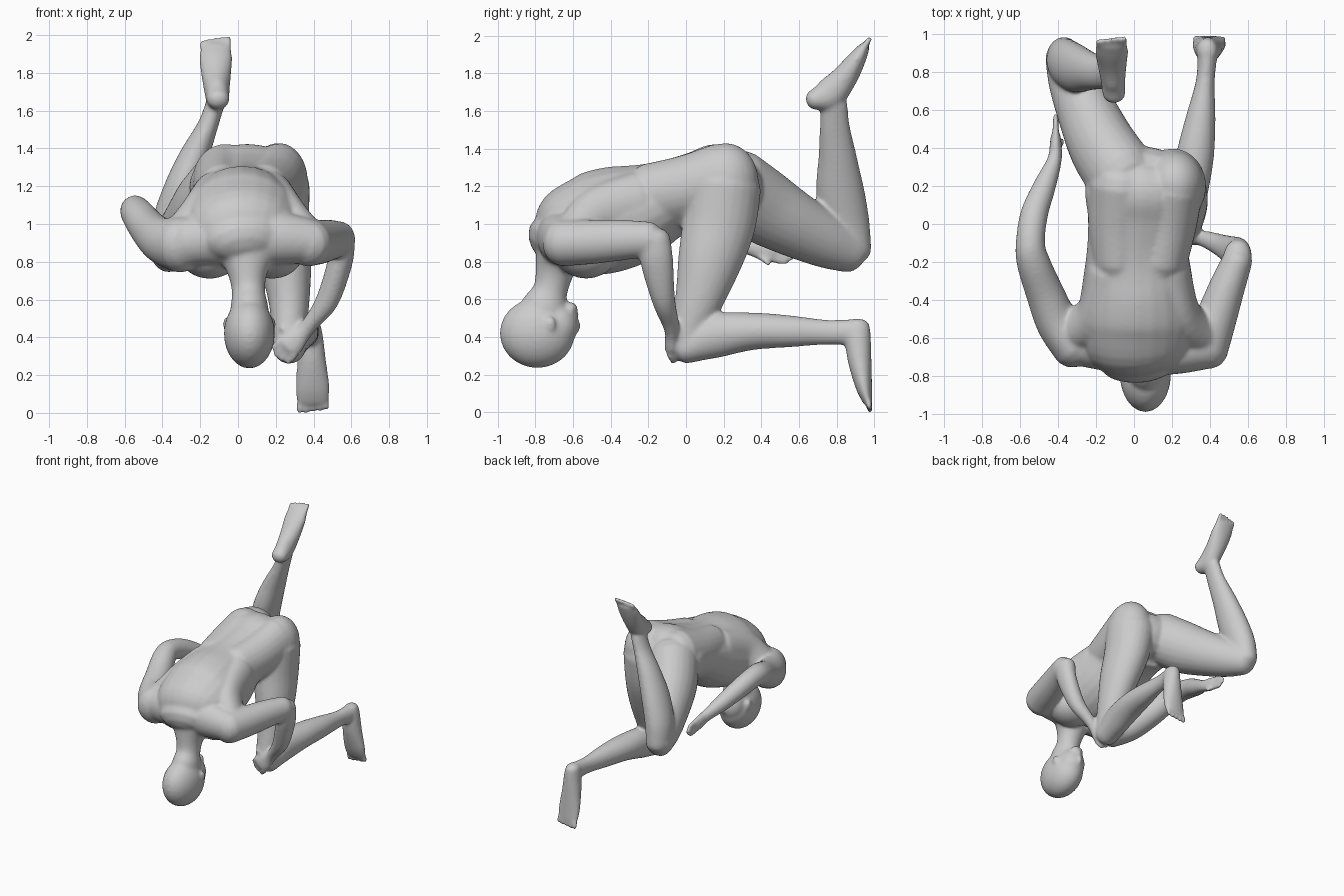
import bpy, bmesh, math
from mathutils import Vector, Matrix

bm = bmesh.new()


def spline(p, n=5):
    """Catmull-Rom resampling of stations (x, y, z, side radius, depth radius)."""
    out = []
    for i in range(len(p) - 1):
        a, b, c, d = p[max(i - 1, 0)], p[i], p[i + 1], p[min(i + 2, len(p) - 1)]
        for k in range(n):
            t = k / n
            out.append([0.5 * (2 * q + (r - o) * t + (2 * o - 5 * q + 4 * r - s) * t * t
                               + (3 * q - o - 3 * r + s) * t ** 3)
                        for o, q, r, s in zip(a, b, c, d)])
    return out + [list(p[-1])]


def loft(stations, side=(1, 0, 0), sides=24, cap=0.8):
    """Closed elliptical tube through the stations with rounded ends."""
    p = spline(stations)
    pos = [Vector(s[:3]) for s in p]
    rings = []

    def ring(c, t, a, b):
        u = Vector(side)
        u = (u - t * u.dot(t)).normalized()
        v = t.cross(u)
        return [bm.verts.new(c + u * a * math.cos(w) + v * b * math.sin(w))
                for w in (2 * math.pi * k / sides for k in range(sides))]

    last = len(p) - 1
    for i, s in enumerate(p):
        t = (pos[min(i + 1, last)] - pos[max(i - 1, 0)]).normalized()
        angles = [0]
        if i == 0:
            angles = [-80, -55, -28, 0]
        elif i == last:
            angles = [0, 28, 55, 80]
        for g in angles:
            g = math.radians(g)
            h = min(s[3], s[4]) * cap * math.sin(g)
            rings.append(ring(pos[i] + t * h, t, s[3] * math.cos(g), s[4] * math.cos(g)))
    for r, q in zip(rings, rings[1:]):
        for k in range(sides):
            j = (k + 1) % sides
            bm.faces.new((r[k], r[j], q[j], q[k]))
    bm.faces.new(rings[0][::-1])
    bm.faces.new(rings[-1])


def ball(c, r):
    bmesh.ops.create_uvsphere(bm, u_segments=24, v_segments=14, radius=1,
                              matrix=Matrix.Translation(c) @ Matrix.Diagonal((*r, 1)))


def digits(base, step, direction, lengths, r):
    """Row of toes or fingers."""
    for i, l in enumerate(lengths):
        a = Vector(base) + Vector(step) * i
        b = a + Vector(direction) * l
        loft([(*a, r, r), (*b, r * 0.9, r * 0.9)], sides=10)


# torso, from the shoulders back to the pelvis
loft([(.03, -.715, .92, .22, .14), (.02, -.63, .975, .29, .22), (.02, -.5, 1.0, .315, .275),
      (.02, -.3, 1.05, .29, .27), (.02, -.1, 1.13, .265, .21), (.04, .05, 1.17, .29, .21),
      (.05, .18, 1.195, .305, .23), (.06, .27, 1.18, .24, .17)])

# shoulder girdle, shoulder blades and chest muscles
loft([(.06, -.665, .93, .13, .15), (.22, -.665, .925, .125, .14), (.37, -.65, .91, .115, .12)],
     (0, 1, 0))
loft([(0, -.66, .93, .13, .15), (-.16, -.645, .92, .125, .14), (-.31, -.62, .9, .12, .13)],
     (0, 1, 0))
loft([(.36, -.6, .93, .1, .11), (.25, -.47, 1.055, .1, .14), (.18, -.25, 1.12, .12, .16)])
loft([(-.32, -.57, .92, .1, .12), (-.2, -.47, 1.055, .1, .14), (-.13, -.25, 1.12, .12, .16)])
ball((.18, -.53, .855), (.17, .17, .145))
ball((-.15, -.53, .855), (.17, .17, .145))

# loins and buttocks
loft([(.14, -.2, 1.15, .14, .17), (.18, 0, 1.19, .15, .175), (.21, .19, 1.235, .155, .195)])
loft([(-.08, -.2, 1.15, .14, .17), (-.08, 0, 1.19, .16, .175), (-.065, .21, 1.235, .175, .195)])
ball((.215, .21, 1.23), (.155, .175, .2))

# neck
loft([(.05, -.67, .88, .2, .13), (.05, -.695, .76, .115, .105), (.055, -.72, .65, .088, .092),
      (.06, -.75, .56, .1, .125), (.06, -.77, .48, .1, .12)])

# head hanging down, face turned back
ball((.06, -.79, .42), (.135, .2, .185))
ball((.06, -.685, .46), (.105, .112, .125))
ball((.06, -.61, .55), (.055, .035, .035))
ball((.06, -.58, .46), (.018, .022, .04))
ball((.06, -.59, .52), (.03, .02, .025))
for x in (-.066, .186):
    ball((x, -.72, .47), (.014, .028, .04))

# kneeling leg: thigh, calf, foot, toes
loft([(.2, .2, 1.2, .18, .2), (.22, .175, 1.0, .16, .195), (.25, .125, .8, .14, .17),
      (.27, .07, .6, .11, .13), (.27, .01, .42, .09, .1), (.27, 0, .35, .085, .09)])
loft([(.27, -.005, .34, .085, .085), (.29, .15, .405, .095, .118), (.32, .35, .43, .1, .1),
      (.35, .55, .43, .08, .085), (.375, .75, .425, .05, .066), (.385, .88, .425, .053, .07)])
loft([(.385, .91, .455, .055, .068), (.388, .912, .4, .063, .07), (.39, .922, .28, .076, .064),
      (.395, .944, .14, .09, .045), (.395, .964, .06, .086, .027)])
digits((.325, .972, .05), (.036, 0, 0), (0, .1, -1), (.044, .042, .036, .032, .024), .018)

# raised leg: thigh, calf, foot, toes
loft([(-.06, .25, 1.21, .19, .2), (-.16, .4, 1.1, .18, .2), (-.24, .57, 1.0, .16, .175),
      (-.32, .75, .91, .132, .147), (-.37, .88, .855, .1, .118)])
loft([(-.37, .88, .85, .09, .107), (-.355, .848, 1.0, .1, .128), (-.3, .818, 1.18, .095, .128),
      (-.235, .805, 1.35, .08, .103), (-.16, .79, 1.52, .055, .08), (-.12, .785, 1.64, .05, .073)])
loft([(-.105, .68, 1.66, .06, .055), (-.11, .76, 1.69, .065, .085), (-.115, .84, 1.775, .077, .07),
      (-.117, .905, 1.872, .088, .05), (-.117, .945, 1.935, .082, .031)])
digits((-.05, .943, 1.935), (-.034, 0, 0), (0, .55, .83), (.06, .056, .05, .042, .034), .018)

# arm reaching back, with hand and fingers
loft([(-.3, -.63, .89, .14, .15), (-.4, -.52, .91, .115, .125), (-.47, -.36, .97, .1, .105),
      (-.53, -.2, 1.05, .088, .088), (-.545, -.1, 1.07, .077, .08), (-.525, .05, 1.03, .073, .075),
      (-.47, .2, .95, .06, .063), (-.42, .33, .885, .04, .048), (-.412, .41, .86, .032, .055),
      (-.412, .46, .85, .028, .055)])
digits((-.412, .45, .812), (0, 0, .026), (0, 1, -.2), (.08, .11, .12, .1), .018)
digits((-.4, .39, .83), (0, 0, 0), (.3, .6, -.5), (.08,), .018)

# arm gripping the knee: upper arm, forearm, hand, fingers
loft([(.37, -.66, .9, .125, .125), (.43, -.5, .905, .11, .118), (.49, -.33, .915, .095, .107),
      (.545, -.19, .92, .08, .093)])
loft([(.545, -.17, .92, .075, .088), (.54, -.155, .8, .067, .088), (.475, -.12, .6, .062, .063),
      (.39, -.085, .48, .045, .047), (.34, -.075, .42, .047, .037), (.29, -.08, .37, .067, .034),
      (.265, -.085, .35, .062, .03)], (1, 0, -1))
digits((.23, -.085, .385), (.023, 0, -.028), (-.7, .35, -.65), (.06, .075, .07, .05), .019)
digits((.28, -.08, .42), (0, 0, 0), (-.8, .1, .5), (.06,), .019)

# fuse everything into one smooth skin
bmesh.ops.recalc_face_normals(bm, faces=bm.faces[:])
mesh = bpy.data.meshes.new("kneeling_figure")
bm.to_mesh(mesh)
bm.free()
body = bpy.data.objects.new("kneeling_figure", mesh)
bpy.context.collection.objects.link(body)
remesh = body.modifiers.new("fuse", 'REMESH')
remesh.mode = 'VOXEL'
remesh.voxel_size = 0.01
remesh.use_smooth_shade = True
smooth = body.modifiers.new("soften", 'SMOOTH')
smooth.factor = 0.5
smooth.iterations = 16
